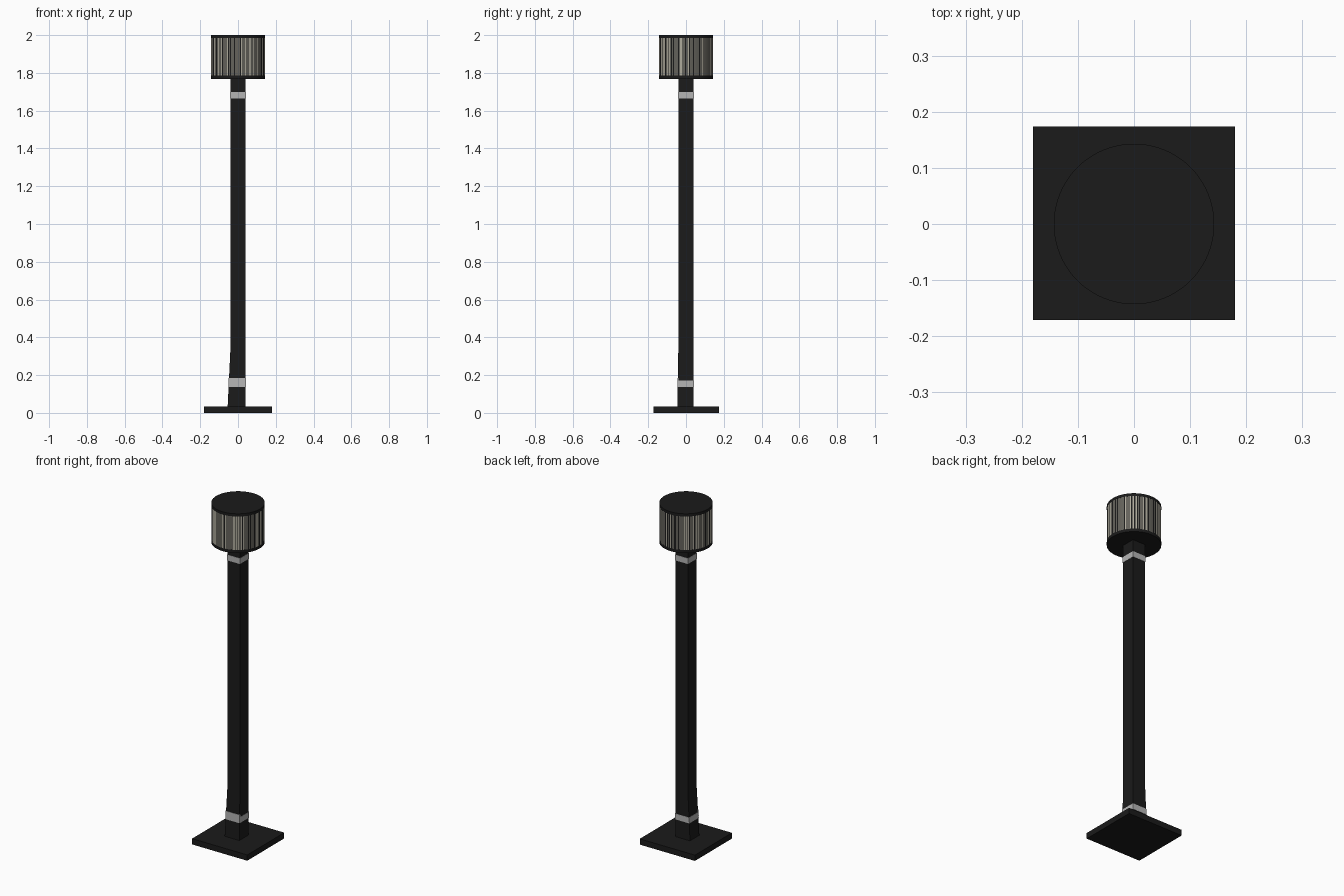
import bpy, bmesh, math, random
from mathutils import Vector

random.seed(4)
cube = bpy.data.objects.get("Cube")
if cube:
    bpy.data.objects.remove(cube, do_unlink=True)


def material(name, rgb):
    m = bpy.data.materials.new(name)
    m.use_nodes = True
    m.diffuse_color = (*rgb, 1)
    bsdf = next(n for n in m.node_tree.nodes if n.type == 'BSDF_PRINCIPLED')
    bsdf.inputs["Base Color"].default_value = (*rgb, 1)
    return m


black = material("black metal", (0.0105, 0.0105, 0.0105))
silver = material("silver band", (0.46, 0.46, 0.46))
pale = material("pale glass", (0.42, 0.40, 0.33))


def make(name, bm, mats):
    bmesh.ops.recalc_face_normals(bm, faces=bm.faces)
    mesh = bpy.data.meshes.new(name)
    bm.to_mesh(mesh)
    bm.free()
    for m in mats:
        mesh.materials.append(m)
    ob = bpy.data.objects.new(name, mesh)
    bpy.context.collection.objects.link(ob)


def loft(name, sections, mat):
    """Closed block through rectangles (x0, x1, y0, y1, z)."""
    bm = bmesh.new()
    rings = [[bm.verts.new((x, y, z)) for x, y in
              ((x0, y0), (x1, y0), (x1, y1), (x0, y1))]
             for x0, x1, y0, y1, z in sections]
    bm.faces.new(rings[0])
    bm.faces.new(rings[-1])
    for a, b in zip(rings, rings[1:]):
        for i in range(4):
            j = (i + 1) % 4
            bm.faces.new((a[i], a[j], b[j], b[i]))
    make(name, bm, [mat])


def drum(name, radius, z0, z1, sides, mats):
    """Smooth-sided closed cylinder; its side strips alternate irregularly."""
    bm = bmesh.new()
    bmesh.ops.create_cone(bm, cap_ends=True, segments=sides, radius1=radius,
                          radius2=radius, depth=z1 - z0)
    bmesh.ops.translate(bm, verts=bm.verts, vec=Vector((0, 0, (z0 + z1) / 2)))
    bm.normal_update()
    walls = [f for f in bm.faces if abs(f.normal.z) < 0.5]
    walls.sort(key=lambda f: math.atan2(f.normal.y, f.normal.x))
    strip = 0
    for f in walls:
        f.smooth = True
        f.material_index = strip % len(mats)
        strip += random.random() < 0.75
    for e in bm.edges:
        e.smooth = all(f.smooth for f in e.link_faces)
    make(name, bm, mats)


W = 0.041  # half width of the post


def foot(z, grow=0.0):
    """Post section that flares towards -x and slightly -y near the ground."""
    t = max(0, (0.32 - z) / 0.29)
    return (-W - 0.014 * t - grow, W + grow, -W - 0.005 * t - grow, W + grow, z)


# Base plate and post
loft("base_plate", [(-0.18, 0.18, -0.171, 0.174, z) for z in (0, 0.034)], black)
loft("post", [foot(z) for z in (0.03, 0.32, 1.775)], black)

# Silver bands; the front strip of the lower one sits a little higher
loft("upper_band", [foot(z, 0.0015) for z in (1.664, 1.698)], silver)
loft("lower_band", [foot(z, 0.0015) for z in (0.136, 0.171)], silver)
front = [foot(z, 0.002) for z in (0.15, 0.185)]
loft("lower_band_front", [(x0, x1, y0, -0.04, z) for x0, x1, y0, y1, z in front],
     silver)

# Lamp head: two caps and a drum of upright glass strips
drum("bottom_cap", 0.143, 1.768, 1.786, 96, [black])
drum("top_cap", 0.143, 1.984, 2.0, 96, [black])
drum("glass_drum", 0.1425, 1.78, 1.99, 300, [black, pale])
